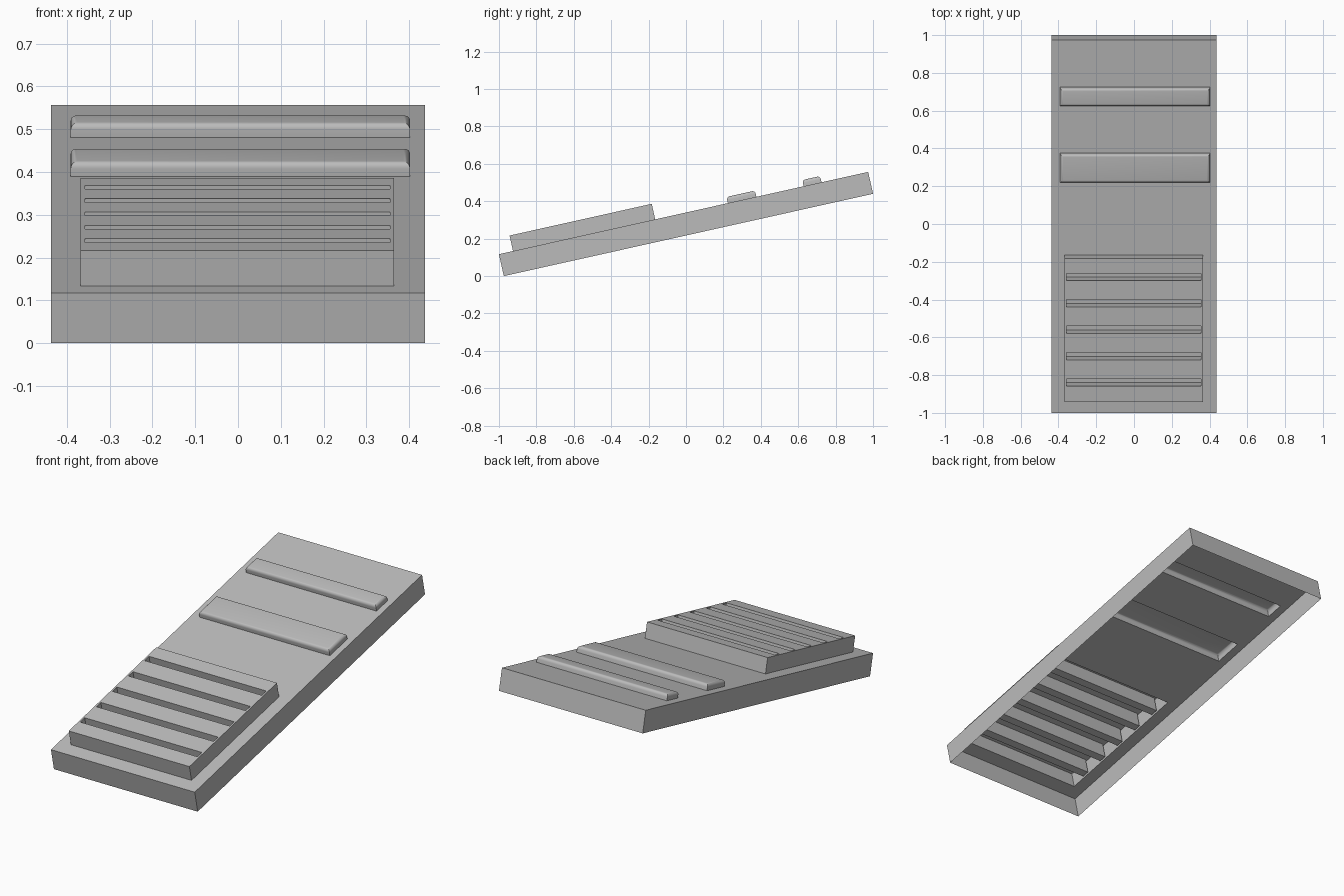
import bpy
import bmesh
from mathutils import Vector

cube = bpy.data.objects.get("Cube")
if cube:
    bpy.data.objects.remove(cube, do_unlink=True)

TILT = 0.2193           # slope of the whole panel
LENGTH, THICK = 2.0225, 0.12
HALF_W = 0.437
VENT = (-0.368, 0.365, 0.077, 0.856)      # x0, x1, start and end along the slope
BARS = {"wide_bar": (-0.391, 0.402, 1.254, 1.41),
        "narrow_bar": (-0.391, 0.402, 1.669, 1.767)}
VENT_HEIGHT, BAR_HEIGHT = 0.085, 0.034

grey = bpy.data.materials.new("grey")
grey.use_nodes = True
grey.diffuse_color = (0.5, 0.5, 0.5, 1)
grey.node_tree.nodes["Principled BSDF"].inputs["Base Color"].default_value = (0.5, 0.5, 0.5, 1)


def sheet(xs, ys, z):
    """Flat grid of upward faces on the given grid lines."""
    bm = bmesh.new()
    rows = [[bm.verts.new((x, y, z)) for x in xs] for y in ys]
    for a, b in zip(rows, rows[1:]):
        for i in range(len(xs) - 1):
            bm.faces.new((a[i], a[i + 1], b[i + 1], b[i]))
    return bm


def skirt(bm, depth):
    """Drop the outer rim straight down, leaving the underside open."""
    rim = [e for e in bm.edges if e.is_boundary]
    new = bmesh.ops.extrude_edge_only(bm, edges=rim)["geom"]
    verts = [g for g in new if isinstance(g, bmesh.types.BMVert)]
    bmesh.ops.translate(bm, verts=verts, vec=(0, 0, -depth))


def inside(face, box):
    c = face.calc_center_median()
    return box[0] < c.x < box[1] and box[2] < c.y < box[3]


def finish(bm, name, smooth=False):
    bmesh.ops.recalc_face_normals(bm, faces=bm.faces)
    top = max(bm.faces, key=lambda f: f.calc_center_median().z)
    if top.normal.z < 0:
        bmesh.ops.reverse_faces(bm, faces=bm.faces)
    mesh = bpy.data.meshes.new(name)
    bm.to_mesh(mesh)
    bm.free()
    mesh.materials.append(grey)
    obj = bpy.data.objects.new(name, mesh)
    bpy.context.collection.objects.link(obj)
    obj.rotation_euler.x = TILT
    obj.location.y = -0.974
    if smooth:
        bpy.ops.object.select_all(action="DESELECT")
        obj.select_set(True)
        bpy.context.view_layer.objects.active = obj
        bpy.ops.object.shade_smooth_by_angle(angle=0.6)
    return obj


# Hollow base panel, open under the vent and the bars
holes = [VENT, *BARS.values()]
xs = sorted({-HALF_W, HALF_W, *(v for h in holes for v in h[:2])})
ys = sorted({0, LENGTH, *(v for h in holes for v in h[2:])})
bm = sheet(xs, ys, THICK)
skirt(bm, THICK)
cut = [f for f in bm.faces if abs(f.normal.z) > 0.9 and any(inside(f, h) for h in holes)]
bmesh.ops.delete(bm, geom=cut, context="FACES")
finish(bm, "base_panel")

# Raised vent block with five deep slots
x0, x1, y0, y1 = VENT
slots = [(x0 + 0.01, x1 - 0.01, c - 0.02, c + 0.02)
         for c in (0.184 + 0.143 * i for i in range(5))]
xs = [x0, x0 + 0.01, x1 - 0.01, x1]
ys = [y0, *(v for s in slots for v in s[2:]), y1]
bm = sheet(xs, ys, THICK + VENT_HEIGHT)
skirt(bm, VENT_HEIGHT)
bm.normal_update()
pockets = [f for f in bm.faces if abs(f.normal.z) > 0.9 and any(inside(f, s) for s in slots)]
floors = bmesh.ops.extrude_discrete_faces(bm, faces=pockets)["faces"]
for f in floors:
    bmesh.ops.translate(bm, verts=f.verts, vec=Vector((0, 0, -VENT_HEIGHT)))
finish(bm, "slotted_vent")

# Two rounded raised bars
for name, (x0, x1, y0, y1) in BARS.items():
    bm = sheet([x0, x1], [y0, y1], THICK + BAR_HEIGHT)
    top_edges = list(bm.edges)
    skirt(bm, BAR_HEIGHT)
    bmesh.ops.bevel(bm, geom=top_edges, offset=0.016, segments=5, profile=0.5,
                    affect="EDGES", clamp_overlap=True)
    finish(bm, name, smooth=True)
